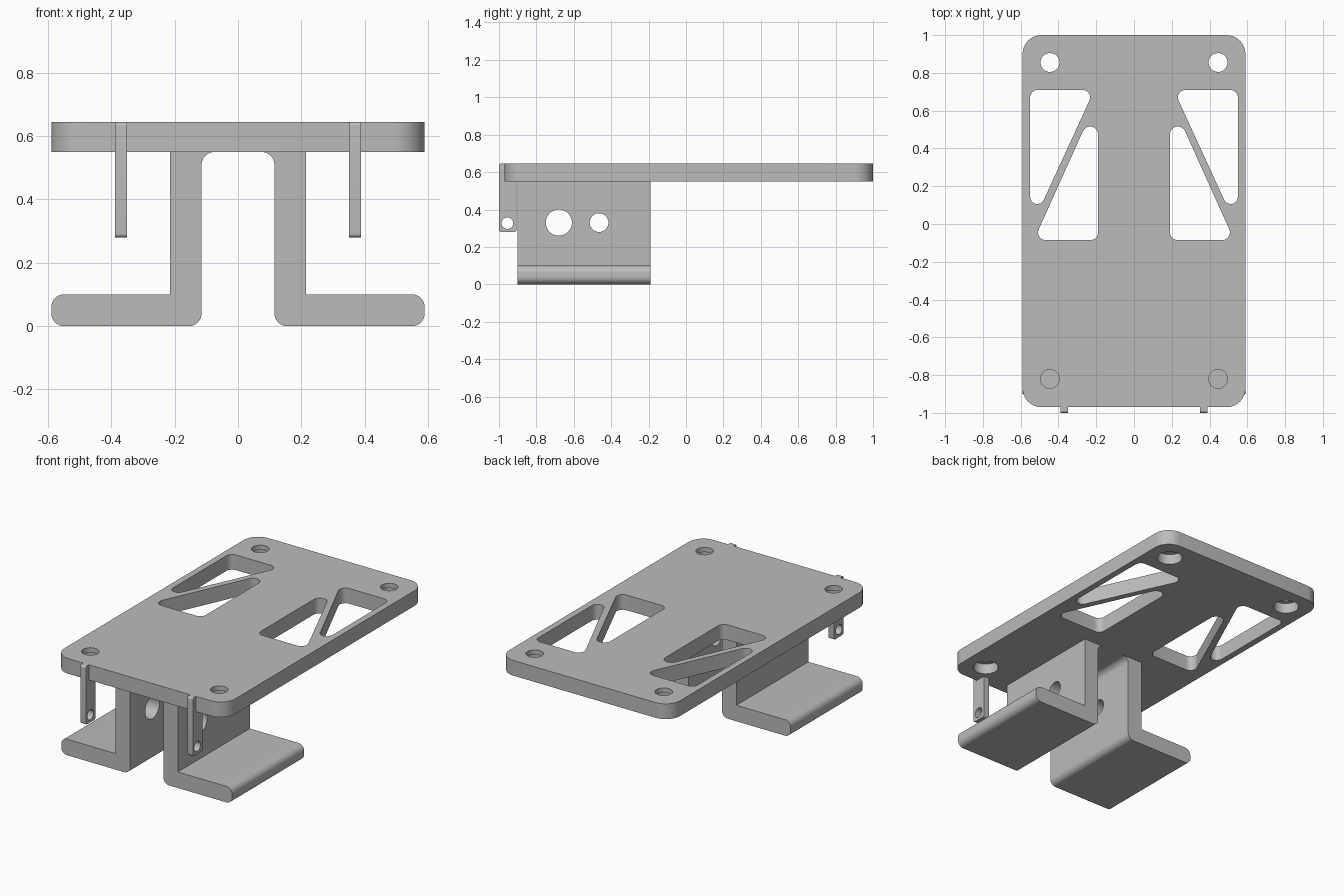
import bpy
import bmesh
import math
from mathutils import Vector

cube = bpy.data.objects.get("Cube")
if cube:
    bpy.data.objects.remove(cube, do_unlink=True)

grey = bpy.data.materials.new("light grey")
grey.use_nodes = True
grey.diffuse_color = (0.5, 0.5, 0.5, 1)
grey.node_tree.nodes["Principled BSDF"].inputs["Base Color"].default_value = (0.5, 0.5, 0.5, 1)

PLATE_BOTTOM, PLATE_TOP = 0.55, 0.645


def rounded(corners, steps=8):
    """Outline from (u, v, radius) corners, each turned into an arc."""
    out = []
    for i, (u, v, r) in enumerate(corners):
        p = Vector((u, v))
        if r == 0:
            out.append(p)
            continue
        a = (Vector(corners[i - 1][:2]) - p).normalized()
        b = (Vector(corners[(i + 1) % len(corners)][:2]) - p).normalized()
        half = a.angle(b) / 2
        centre = p + (a + b).normalized() * r / math.sin(half)
        start = p + a * r / math.tan(half) - centre
        end = p + b * r / math.tan(half) - centre
        sweep = start.angle(end)
        for k in range(steps + 1):
            t = k / steps
            out.append(centre + (start * math.sin((1 - t) * sweep)
                                 + end * math.sin(t * sweep)) / math.sin(sweep))
    return out


def circle(u, v, r, n=40):
    return [Vector((u + r * math.cos(math.tau * k / n),
                    v + r * math.sin(math.tau * k / n))) for k in range(n)]


def prism(name, outline, axis, lo, hi):
    """Extrude a flat outline along an axis from lo to hi."""
    place = {"x": lambda u, v, d: (d, u, v),
             "y": lambda u, v, d: (u, d, v),
             "z": lambda u, v, d: (u, v, d)}[axis]
    bm = bmesh.new()
    face = bm.faces.new([bm.verts.new(place(p.x, p.y, lo)) for p in outline])
    top = bmesh.ops.extrude_face_region(bm, geom=[face])["geom"]
    bmesh.ops.translate(bm, vec=place(0, 0, hi - lo),
                        verts=[g for g in top if isinstance(g, bmesh.types.BMVert)])
    bmesh.ops.recalc_face_normals(bm, faces=bm.faces)
    mesh = bpy.data.meshes.new(name)
    bm.to_mesh(mesh)
    bm.free()
    mesh.materials.append(grey)
    obj = bpy.data.objects.new(name, mesh)
    bpy.context.collection.objects.link(obj)
    return obj


def cut(obj, outline, axis, lo, hi):
    """Subtract a prism from obj and discard the cutter."""
    cutter = prism("cutter", outline, axis, lo, hi)
    mod = obj.modifiers.new("cut", "BOOLEAN")
    mod.operation, mod.solver, mod.object = "DIFFERENCE", "EXACT", cutter
    bpy.context.view_layer.update()
    graph = bpy.context.evaluated_depsgraph_get()
    mesh = bpy.data.meshes.new_from_object(obj.evaluated_get(graph))
    obj.modifiers.clear()
    obj.data = mesh
    bpy.data.objects.remove(cutter, do_unlink=True)


def flip(corners, side):
    return [(side * u, v, r) for u, v, r in corners]


# Deck plate with rounded corners
plate = prism("deck_plate", rounded([(-0.59, -0.97, 0.1), (0.59, -0.97, 0.1),
                                     (0.59, 1, 0.1), (-0.59, 1, 0.1)]),
              "z", PLATE_BOTTOM, PLATE_TOP)
outer_window = [(0.21, 0.71, 0.04), (0.55, 0.71, 0.04), (0.55, -0.03, 0.038)]
inner_window = [(0.19, -0.085, 0.04), (0.53, -0.085, 0.04), (0.19, 0.67, 0.042)]
parts = [plate]

for side, word in ((1, "left"), (-1, "right")):
    # Triangular windows and counterbored screw holes in the deck
    for window in (outer_window, inner_window):
        cut(plate, rounded(flip(window, side)), "z", 0.5, 0.7)
    for y in (0.855, -0.82):
        cut(plate, circle(side * 0.445, y, 0.05), "z", 0.5, 0.7)
        cut(plate, circle(side * 0.445, y, 0.073), "z", 0.5, 0.615)

    # L-shaped leg with a filleted root and two cross holes
    leg = prism(word + "_leg", rounded(flip([
        (0.215, PLATE_BOTTOM, 0), (0.215, 0.1, 0), (0.59, 0.1, 0.04), (0.59, 0, 0.04),
        (0.115, 0, 0.04), (0.115, PLATE_BOTTOM, 0.04), (0.07, PLATE_BOTTOM, 0)], side)),
        "y", -0.9, -0.19)
    for y, r in ((-0.68, 0.07), (-0.465, 0.05)):
        cut(leg, circle(y, 0.33, r), "x", side * 0.05, side * 0.3)

    # Thin hanging tab at the front edge with a pin hole
    tab = prism(word + "_front_tab", rounded([
        (-1, 0.28, 0.012), (-0.905, 0.28, 0.012), (-0.905, PLATE_BOTTOM, 0),
        (-0.97, PLATE_BOTTOM, 0), (-0.97, PLATE_TOP, 0), (-1, PLATE_TOP, 0.012)]),
        "x", side * 0.35, side * 0.388)
    cut(tab, circle(-0.955, 0.327, 0.031), "x", side * 0.3, side * 0.45)
    parts += [leg, tab]

# Smooth the rounded surfaces, keep edges crisp
bpy.ops.object.select_all(action="DESELECT")
for obj in parts:
    obj.select_set(True)
bpy.context.view_layer.objects.active = plate
bpy.ops.object.shade_smooth_by_angle(angle=math.radians(30))
